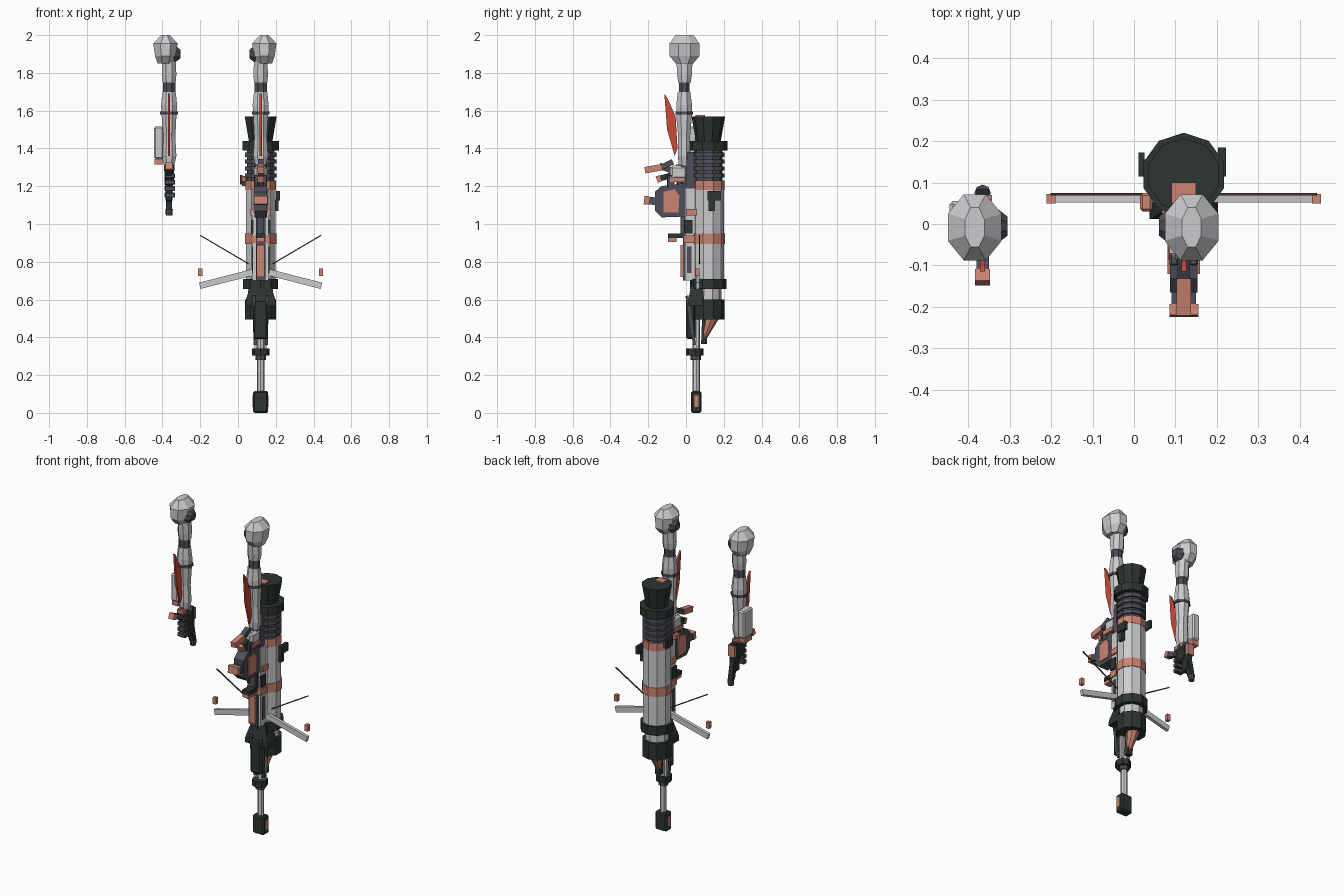
import bpy
import bmesh
import math
from mathutils import Vector

cube = bpy.data.objects.get("Cube")
if cube:
    bpy.data.objects.remove(cube, do_unlink=True)


def make_paint(name, red, green, blue):
    mat = bpy.data.materials.new(name)
    mat.use_nodes = True
    colour = (red, green, blue, 1)
    mat.diffuse_color = colour
    mat.node_tree.nodes["Principled BSDF"].inputs["Base Color"].default_value = colour
    return mat


light = make_paint("light_grey", .6, .6, .62)
coral = make_paint("coral", .6, .23, .17)
red = make_paint("blade_red", .6, .07, .04)
black = make_paint("green_black", .025, .035, .032)
slate = make_paint("slate", .075, .077, .1)
rust = make_paint("rust_wire", .1, .035, .03)

GUN_X = .12       # centre plane of the long weapon
TUBE_Y = .118     # axis of its big tube
ARM_X = .12       # arm on the weapon side
MIRROR_X = -.1225  # plane between the two arms


def finish(name, bm, paint):
    bmesh.ops.recalc_face_normals(bm, faces=bm.faces[:])
    mesh = bpy.data.meshes.new(name)
    bm.to_mesh(mesh)
    bm.free()
    mesh.materials.append(paint)
    obj = bpy.data.objects.new(name, mesh)
    bpy.context.collection.objects.link(obj)
    return obj


def loft(name, paint, rings, x=GUN_X, y=0.0, sides=8, turn=0.0, lean=0.0):
    """Stack of polygons; each ring is (z, x radius, y radius)."""
    bm = bmesh.new()
    loops = []
    for z, rx, ry in rings:
        shift = lean * (z - rings[0][0])
        loops.append([bm.verts.new((x + rx * math.cos(turn + math.tau * i / sides),
                                    y + shift + ry * math.sin(turn + math.tau * i / sides), z))
                      for i in range(sides)])
    for low, high in zip(loops, loops[1:]):
        for i in range(sides):
            j = (i + 1) % sides
            bm.faces.new((low[i], low[j], high[j], high[i]))
    bm.faces.new(loops[0])
    bm.faces.new(loops[-1])
    return finish(name, bm, paint)


def tube(name, paint, low, high, r_low, r_high=None, x=GUN_X, y=TUBE_Y, sides=10):
    top = r_low if r_high is None else r_high
    return loft(name, paint, [(low, r_low, r_low), (high, top, top)], x, y, sides, math.pi / 2)


def box(name, paint, width, ys, zs, x=GUN_X, bevel=0.0):
    bm = bmesh.new()
    bmesh.ops.create_cube(bm, size=1)
    for v in bm.verts:
        v.co = Vector((x + v.co.x * width, ys[v.co.y > 0], zs[v.co.z > 0]))
    if bevel:
        bmesh.ops.bevel(bm, geom=bm.edges[:], offset=bevel, segments=1, affect='EDGES')
    return finish(name, bm, paint)


def beam(name, paint, start, end, thick, deep=None):
    """Straight bar between two points."""
    a, b = Vector(start), Vector(end)
    bm = bmesh.new()
    bmesh.ops.create_cube(bm, size=1)
    bmesh.ops.scale(bm, vec=(thick, deep or thick, (b - a).length), verts=bm.verts)
    along = (b - a).normalized()
    side = along.cross(Vector((0, 1, 0))).normalized()
    depth = side.cross(along)
    for v in bm.verts:
        v.co = (a + b) / 2 + side * v.co.x + depth * v.co.y + along * v.co.z
    return finish(name, bm, paint)


def plate(name, paint, outline, width, x=GUN_X):
    """Side outline of (y, z) points with a thickness in x."""
    bm = bmesh.new()
    face = bm.faces.new([bm.verts.new((x - width / 2, y, z)) for y, z in outline])
    grown = bmesh.ops.extrude_face_region(bm, geom=[face])
    bmesh.ops.translate(bm, vec=(width, 0, 0),
                        verts=[g for g in grown["geom"] if isinstance(g, bmesh.types.BMVert)])
    return finish(name, bm, paint)


# Arms, mirrored about the plane between them
for side, s in (("left", 1), ("right", -1)):
    ax = MIRROR_X + s * (ARM_X - MIRROR_X)
    eighth = math.pi / 8
    loft(side + "_shoulder_pad", light, [(1.85, .045, .05), (1.89, .06, .086),
         (1.955, .07, .086), (2, .025, .052)], ax + s * .019, -.008, 8, eighth)
    joint = loft(side + "_shoulder_joint", slate, [(-.03, .025, .025), (0, .05, .05),
                 (.03, .025, .025)], 0, 0, 8, eighth)
    joint.rotation_euler.y = math.pi / 2
    joint.location = (ax - s * .03, -.005, 1.9)
    loft(side + "_upper_arm", light, [(1.75, .038, .036), (1.79, .042, .042),
         (1.86, .038, .046)], ax, -.008, 8, eighth)
    loft(side + "_elbow", slate, [(1.695, .036, .03), (1.755, .036, .03)], ax, -.01, 8, eighth)
    loft(side + "_forearm", light, [(1.31, .03, .03), (1.36, .042, .036), (1.46, .036, .034),
         (1.57, .042, .045), (1.63, .046, .045), (1.7, .038, .036)], ax, -.01, 8, eighth)
    loft(side + "_forearm_ring", slate, [(1.58, .051, .05), (1.595, .051, .05)],
         ax, -.01, 8, eighth)
    plate(side + "_arm_blade", red, [(-.115, 1.69), (-.1, 1.67), (-.055, 1.57), (-.045, 1.4),
          (-.06, 1.36), (-.1, 1.5)], .012, ax)
    loft(side + "_wrist", slate, [(1.28, .03, .032), (1.33, .03, .032)], ax, -.01, 8, eighth)

# Free hand holding a small downward sidearm
HX = -.365
box("forearm_shield", light, .05, (-.035, .055), (1.345, 1.515), -.42, .008)
box("shield_base", coral, .042, (-.025, .045), (1.315, 1.345), -.422)
box("hand_palm", black, .05, (-.035, .04), (1.2, 1.3), HX, .008)
box("hand_cuff", coral, .05, (-.055, .03), (1.285, 1.315), HX, .004)
for i in range(4):
    box(f"finger_{i}", slate, .056, (-.05, -.02), (1.14 + i * .034, 1.166 + i * .034), HX + .004, .004)
box("sidearm_body", black, .038, (.01, .065), (1.12, 1.3), HX, .006)
box("sidearm_trim", coral, .044, (.055, .07), (1.22, 1.29), HX)
beam("sidearm_barrel", black, (HX, .05, 1.18), (HX, .07, 1.08), .03)
tube("sidearm_muzzle", slate, 1.045, 1.08, .017, .02, HX, .075, 8)
beam("sidearm_grip", slate, (HX, .01, 1.25), (HX, -.12, 1.3), .03)
beam("sidearm_grip_tip", coral, (HX, -.115, 1.298), (HX, -.142, 1.308), .036)

# Big ten-sided tube of the long weapon
tube("tube_flare", black, 1.44, 1.57, .066, .089)
tube("tube_top_ring", black, 1.39, 1.44, .102)
tube("ridged_core", slate, 1.23, 1.39, .076)
for i in range(4):
    tube(f"ridge_{i}", slate, 1.245 + i * .037, 1.268 + i * .037, .087)
tube("coral_ring", coral, 1.18, 1.23, .085)
tube("tube_shell", light, .7, 1.18, .083)
tube("middle_band", coral, .895, .95, .088)
tube("lower_ring", black, .655, .71, .097)
tube("tube_neck", light, .595, .66, .07)
tube("tube_foot", black, .495, .6, .086)
loft("tail_cone", coral, [(.4, .018, .014), (.5, .04, .04)], y=.1, lean=.35)
beam("tail_spike", black, (GUN_X, .1, .5), (GUN_X, .095, .365), .035, .03)
box("top_cap", coral, .058, (.05, .1), (1.56, 1.577))

# Side fittings on the tube
box("left_side_pad", black, .02, (.115, .185), (1.125, 1.175), .212)
box("left_side_tab", black, .03, (.12, .15), (1.07, 1.13), .2)
box("right_side_pad", black, .014, (.115, .172), (1.21, 1.26), .018)
box("right_side_strut", slate, .03, (.13, .155), (1.2, 1.25), .035)

# Frame joining tube and grip
box("frame", light, .084, (-.005, .06), (.7, 1.19))
box("frame_spine", slate, .05, (-.015, .045), (.7, 1.24))
box("upper_mount", slate, .066, (.0, .07), (1.19, 1.38))
for s in (-1, 1):
    box("frame_side_block", coral, .012, (.0, .06), (1.045, 1.08), GUN_X + s * .047)
    box("frame_side_groove", slate, .012, (.005, .03), (.74, .88), GUN_X + s * .04)
    box("frame_fin", black, .014, (-.01, .035), (.95, 1.02), GUN_X + s * .045)
box("frame_collar", coral, .1, (-.012, .05), (.9, .94))
box("front_strip", coral, .042, (-.03, .0), (.72, .89))
box("fore_grip", black, .05, (-.095, .0), (.925, .95))
box("fore_grip_end", coral, .042, (-.095, -.05), (.905, .925))
box("fore_grip_stem", slate, .036, (-.03, .0), (.95, 1.04))

# Receiver with muzzle, and the gripping hand
plate("receiver", slate, [(-.165, 1.07), (-.13, 1.035), (.01, 1.04), (.015, 1.19),
      (-.02, 1.215), (-.13, 1.2), (-.165, 1.17)], .066)
plate("receiver_panel", coral, [(-.12, 1.06), (-.04, 1.06), (-.035, 1.15), (-.06, 1.185),
      (-.12, 1.17)], .078)
beam("receiver_muzzle", slate, (GUN_X, -.16, 1.12), (GUN_X, -.2, 1.125), .06, .04)
beam("muzzle_tip", coral, (GUN_X, -.195, 1.124), (GUN_X, -.222, 1.127), .07, .045)
box("grip_hand", light, .068, (-.085, .01), (1.235, 1.31), bevel=.014)
box("grip_hand_cuff", coral, .074, (-.085, -.005), (1.222, 1.245))
for i in range(3):
    box(f"grip_finger_{i}", slate, .02, (-.1, -.06), (1.19, 1.26), GUN_X + (i - 1) * .024, .004)
beam("sight", slate, (GUN_X, -.07, 1.33), (GUN_X, -.14, 1.295), .03)
beam("rear_handle", black, (GUN_X, -.07, 1.26), (GUN_X, -.14, 1.24), .03)
beam("handle_tip", coral, (GUN_X, -.135, 1.242), (GUN_X, -.155, 1.235), .034)
beam("sight_tip", coral, (GUN_X, -.13, 1.3), (GUN_X, -.218, 1.285), .034)
box("side_knob", coral, .03, (.03, .075), (1.22, 1.255), .03, .006)

# Folding legs, stay wires and feet
for s in (-1, 1):
    beam("leg", light, (GUN_X + s * .04, .062, .745), (GUN_X + s * .322, .062, .673), .034, .02)
    beam("stay_wire", rust, (GUN_X + s * .065, .072, .79), (GUN_X + s * .32, .072, .94), .006)
    box("leg_foot", coral, .022, (.05, .072), (.725, .765), GUN_X + s * .32)

# Lower guard, thin barrel and tip
square = math.pi / 4
loft("lower_guard", black, [(.565, .116, .06), (.6, .11, .06), (.71, .06, .03)],
     y=.055, sides=4, turn=square)
box("front_guard", black, .078, (.0, .05), (.39, .6), bevel=.01)
for s in (-1, 1):
    beam("guard_slat", slate, (GUN_X + s * .035, .005, .62), (GUN_X + s * .03, .045, .36), .016)
    beam("guard_rod", light, (GUN_X + s * .028, .065, .6), (GUN_X + s * .025, .06, .33), .014)
tube("barrel", light, .1, .6, .02, y=.055, sides=8)
tube("barrel_collar", black, .305, .342, .046, y=.047, sides=8)
tube("barrel_sleeve", slate, .28, .305, .028, y=.052, sides=8)
box("barrel_tip", black, .08, (.026, .082), (0, .115), bevel=.008)
box("tip_inset", coral, .084, (.044, .066), (.03, .092))
